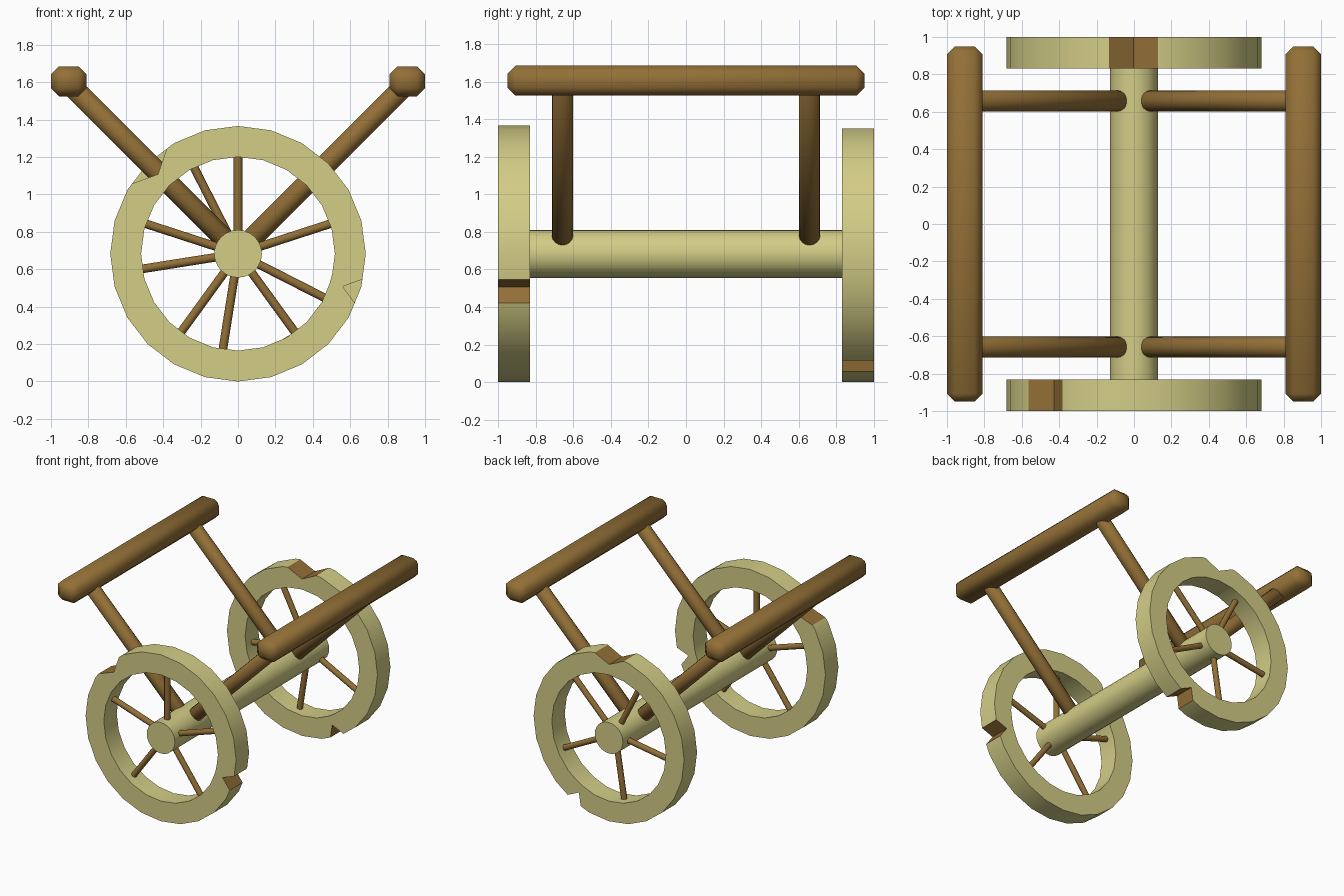
import bpy, bmesh, math
from mathutils import Vector, Matrix

if "Cube" in bpy.data.objects:
    bpy.data.objects.remove(bpy.data.objects["Cube"])

CZ = 0.683            # axle height
STEP = math.radians(15)


def material(name, rgb):
    m = bpy.data.materials.new(name)
    m.diffuse_color = (*rgb, 1)
    m.use_nodes = True
    m.node_tree.nodes["Principled BSDF"].inputs["Base Color"].default_value = m.diffuse_color
    return m


KHAKI = material("pale khaki wood", (0.65, 0.61, 0.24))
BROWN = material("brown wood", (0.29, 0.16, 0.038))


def finish(bm, name, mats, angle):
    bmesh.ops.recalc_face_normals(bm, faces=bm.faces)
    me = bpy.data.meshes.new(name)
    bm.to_mesh(me)
    bm.free()
    ob = bpy.data.objects.new(name, me)
    bpy.context.collection.objects.link(ob)
    for m in mats:
        me.materials.append(m)
    bpy.ops.object.select_all(action='DESELECT')
    ob.select_set(True)
    bpy.context.view_layer.objects.active = ob
    bpy.ops.object.shade_smooth_by_angle(angle=math.radians(angle))
    return ob


def rod(bm, a, b, r, sides):
    """Capped cylinder from a to b."""
    a, b = Vector(a), Vector(b)
    rot = (b - a).to_track_quat('Z', 'Y').to_matrix().to_4x4()
    return bmesh.ops.create_cone(bm, cap_ends=True, segments=sides, radius1=r, radius2=r,
                                 depth=(b - a).length,
                                 matrix=Matrix.Translation((a + b) / 2) @ rot)


def on_polygon(radius, t):
    """Distance from centre to a 24-sided outline at angle t."""
    off = (t % STEP) - STEP / 2
    return radius * math.cos(STEP / 2) / math.cos(off)


def wheel(name, y0, y1, turn):
    # rim outline with two V notches: (start, apex, end, apex radius)
    notches = [(124.2, 135.2, 146.4, 0.603), (337.2, 342.6, 348.4, 0.587)]
    pts = []
    for i in range(24):
        d = i * 15
        if not any(n[0] < d < n[2] for n in notches):
            pts.append((d, on_polygon(0.683, math.radians(d + 1e-4)), False))
    for s, m, e, r in notches:
        pts += [(s, on_polygon(0.683, math.radians(s)), True), (m, r, True),
                (e, on_polygon(0.683, math.radians(e)), False)]
    pts.sort()
    bm = bmesh.new()
    rings = []
    for d, r, _ in pts:
        t = math.radians(d)
        ri = on_polygon(0.518, t + 1e-6)
        c, s = math.cos(t + math.radians(turn)), math.sin(t + math.radians(turn))
        rings.append([bm.verts.new((q * c, y, CZ + q * s))
                      for q, y in ((r, y0), (r, y1), (ri, y1), (ri, y0))])
    for i, p in enumerate(rings):
        q = rings[(i + 1) % len(rings)]
        for k in range(4):
            j = (k + 1) % 4
            f = bm.faces.new((p[k], p[j], q[j], q[k]))
            if k == 0 and pts[i][2]:      # cut faces of the notches
                f.material_index = 1
    finish(bm, name + "_rim", [KHAKI, BROWN], 22)

    # five spokes
    bm = bmesh.new()
    y = (y0 + y1) / 2
    for k in range(5):
        t = math.radians(90 + 72 * k + turn)
        c, s = math.cos(t), math.sin(t)
        rod(bm, (0.09 * c, y, CZ + 0.09 * s), (0.54 * c, y, CZ + 0.54 * s), 0.023, 12)
    finish(bm, name + "_spokes", [BROWN], 40)


wheel("front_wheel", -1.0, -0.832, 0)
wheel("back_wheel", 0.832, 1.0, -45)

# axle running through both wheels
bm = bmesh.new()
rod(bm, (0, -1, CZ), (0, 1, CZ), 0.1275, 24)
finish(bm, "axle", [KHAKI], 30)

for side, sx in (("left", -1), ("right", 1)):
    # slanted support arms with chamfered ends
    for end, y in (("front", -0.658), ("back", 0.658)):
        bm = bmesh.new()
        rod(bm, (sx * 0.066, y, 0.69 + 0.066), (sx * 0.9, y, 0.69 + 0.9), 0.056, 16)
        rims = [e for e in bm.edges if any(len(f.verts) > 4 for f in e.link_faces)]
        bmesh.ops.bevel(bm, geom=rims, offset=0.018, segments=1, affect='EDGES')
        finish(bm, f"{side}_{end}_arm", [BROWN], 60)
    # chamfered handle rail
    bm = bmesh.new()
    bmesh.ops.create_cube(bm, size=1)
    bmesh.ops.scale(bm, vec=(0.19, 1.9, 0.16), verts=bm.verts)
    bmesh.ops.translate(bm, vec=(sx * 0.905, 0, 1.605), verts=bm.verts)
    bmesh.ops.bevel(bm, geom=bm.edges[:], offset=0.042, segments=1, affect='EDGES')
    finish(bm, f"{side}_rail", [BROWN], 60)
